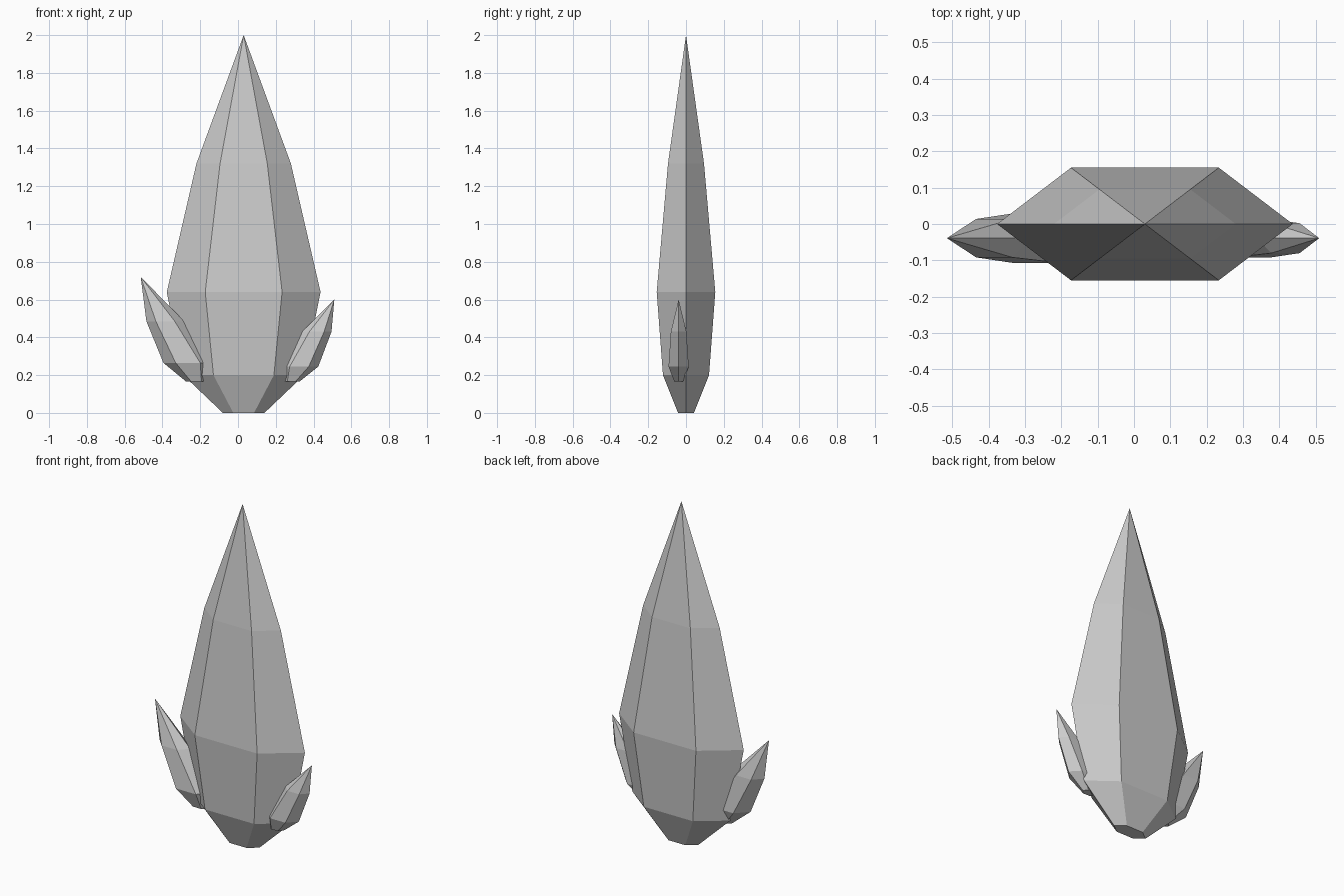
import bpy
import bmesh
import math

cube = bpy.data.objects.get("Cube")
if cube:
    bpy.data.objects.remove(cube, do_unlink=True)

# One flat stone grey for every crystal
grey = bpy.data.materials.new("stone_grey")
grey.use_nodes = True
colour = (0.6, 0.6, 0.6, 1)
grey.diffuse_color = colour
grey.node_tree.nodes["Principled BSDF"].inputs["Base Color"].default_value = colour


def crystal(name, rings, tip, y, depth):
    """Six-sided crystal: rings are (centre x, z, radius), flattened in y, closed by a tip."""
    bm = bmesh.new()
    loops = []
    for cx, z, r in rings:
        angles = [math.radians(60 * i) for i in range(6)]
        loops.append([bm.verts.new((cx + r * math.cos(a), y + r * depth * math.sin(a), z))
                      for a in angles])
    bm.faces.new(loops[0][::-1])
    for low, high in zip(loops, loops[1:]):
        for i in range(6):
            j = (i + 1) % 6
            bm.faces.new((low[i], low[j], high[j], high[i]))
    point = bm.verts.new((tip[0], y, tip[1]))
    for i in range(6):
        bm.faces.new((loops[-1][i], loops[-1][(i + 1) % 6], point))
    bmesh.ops.recalc_face_normals(bm, faces=bm.faces)
    mesh = bpy.data.meshes.new(name)
    bm.to_mesh(mesh)
    bm.free()
    mesh.materials.append(grey)
    obj = bpy.data.objects.new(name, mesh)
    bpy.context.collection.objects.link(obj)
    return obj


# Tall central crystal
crystal("main_crystal",
        [(0.03, 0, 0.11), (0.03, 0.2, 0.32), (0.03, 0.64, 0.407), (0.03, 1.32, 0.25)],
        (0.03, 2.0), 0, 0.44)

# Small leaning crystals on either side
crystal("right_shard",
        [(-0.22, 0.165, 0.054), (-0.265, 0.265, 0.13), (-0.385, 0.485, 0.1)],
        (-0.515, 0.72), -0.039, 0.61)
crystal("left_shard",
        [(0.282, 0.165, 0.043), (0.324, 0.245, 0.101), (0.417, 0.43, 0.078)],
        (0.51, 0.6), -0.039, 0.61)
